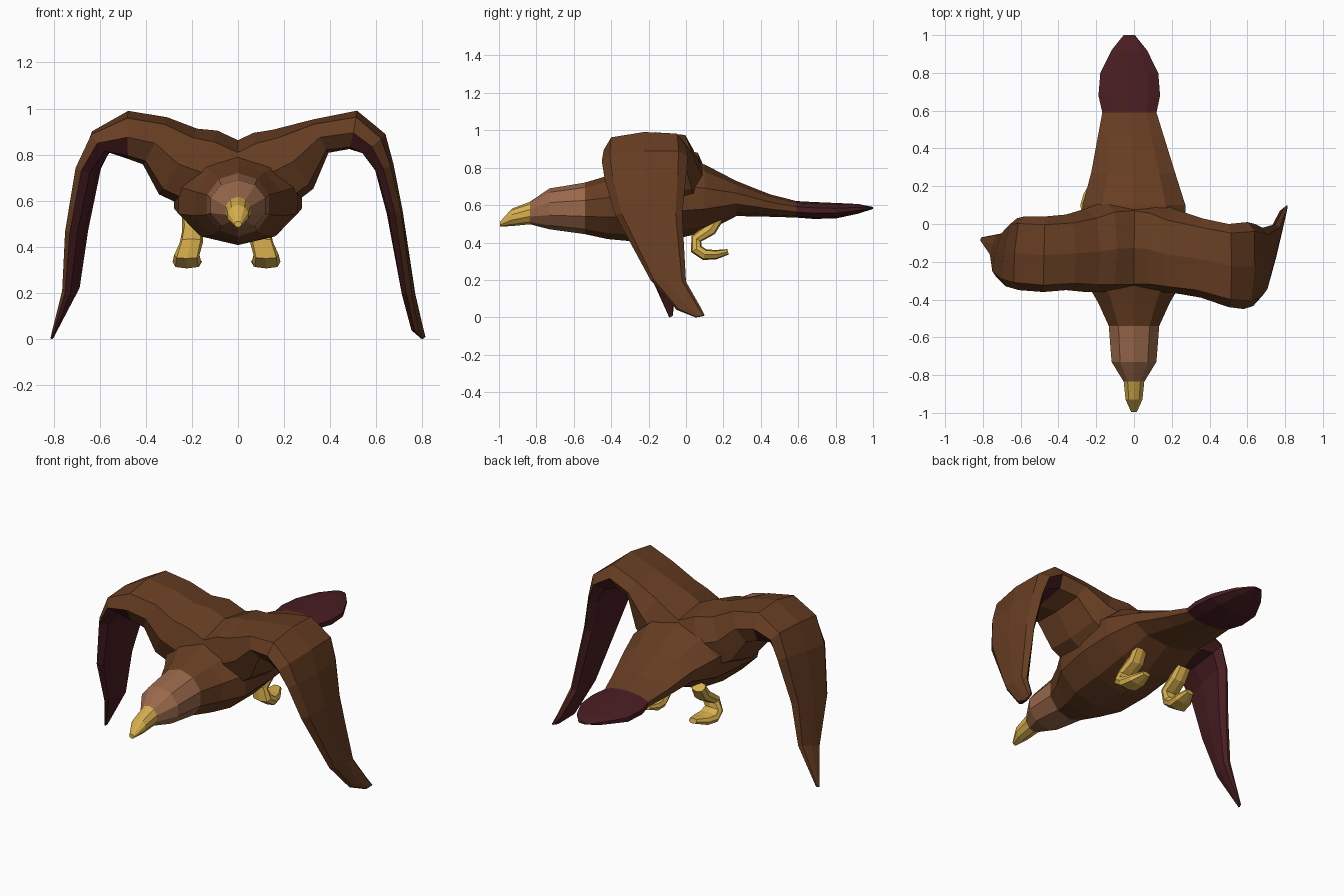
import bpy, bmesh, math
from mathutils import Vector

if "Cube" in bpy.data.objects:
    bpy.data.objects.remove(bpy.data.objects["Cube"])


def material(name, rgb):
    m = bpy.data.materials.new(name)
    m.diffuse_color = (*rgb, 1)
    m.use_nodes = True
    m.node_tree.nodes["Principled BSDF"].inputs["Base Color"].default_value = m.diffuse_color
    return m


BROWN = material("brown feathers", (0.135, 0.047, 0.016))
TAN = material("light brown head", (0.32, 0.14, 0.07))
YELLOW = material("yellow horn", (0.68, 0.43, 0.075))
MAROON = material("dark maroon feathers", (0.068, 0.013, 0.016))


def skin(name, rings, mats, rule=lambda i, j: 0):
    """Join equal rings of points into a closed flat-shaded hull."""
    bm = bmesh.new()
    vs = [[bm.verts.new(p) for p in r] for r in rings]
    n = len(vs[0])
    for i in range(len(vs) - 1):
        for j in range(n):
            k = (j + 1) % n
            f = bm.faces.new((vs[i][j], vs[i][k], vs[i + 1][k], vs[i + 1][j]))
            f.material_index = rule(i, j)
    bm.faces.new(vs[0])
    bm.faces.new(vs[-1])
    bmesh.ops.recalc_face_normals(bm, faces=bm.faces)
    me = bpy.data.meshes.new(name)
    bm.to_mesh(me)
    bm.free()
    for m in mats:
        me.materials.append(m)
    ob = bpy.data.objects.new(name, me)
    bpy.context.collection.objects.link(ob)
    return ob


def body_part(name, stations, mat, sides=10):
    """Stations along y: (y, z bottom, z top, half width). The tail bends slightly aside."""
    rings = []
    for y, lo, hi, w in stations:
        bend = -.025 * min(1, max(0, (y - .2) / .4))
        ring = []
        for k in range(sides):
            a = 2 * math.pi * (k + 0.5) / sides
            ring.append((bend + w * 1.04 * math.cos(a), y,
                         (lo + hi) / 2 + (hi - lo) / 2 * 1.04 * math.sin(a)))
        rings.append(ring)
    return skin(name, rings, [mat])


PROFILE = [(0, 0), (.1, .78), (.5, 1), (.9, .78), (1, 0), (.9, -.78), (.5, -1), (.1, -.78)]


def blade(name, stations, mats, side, rule=lambda i, j: 0):
    """Stations: first edge xyz, second edge xyz, half thickness."""
    ends = [(Vector(s[:3]), Vector(s[3:6]), s[6]) for s in stations]
    mids = [(a + b) / 2 for a, b, t in ends]
    rings = []
    for i, (a, b, t) in enumerate(ends):
        before = (mids[i] - mids[i - 1]).normalized() if i else Vector()
        after = (mids[i + 1] - mids[i]).normalized() if i + 1 < len(mids) else Vector()
        n = (before + after).cross(b - a).normalized()
        pts = [a.lerp(b, u) + n * t * v for u, v in PROFILE]
        rings.append([(p.x * side, p.y, max(p.z, 0)) for p in pts])
    return skin(name, rings, mats, rule)


# Beak, head, body and tail share their joining sections
gape = (-.835, .50, .615, .055)
neck = (-.54, .45, .715, .135)
rump = (.59, .535, .62, .145)
body_part("beak", [(-.995, .485, .51, .015), (-.93, .49, .58, .045), gape], YELLOW)
body_part("head", [gape, (-.73, .475, .685, .12), neck], TAN)
body_part("body", [neck, (-.42, .425, .75, .19), (-.3, .415, .79, .26), (-.1, .42, .85, .28),
                   (.1, .46, .81, .275), (.27, .545, .725, .225), (.45, .54, .655, .18), rump], BROWN)
body_part("tail", [rump, (.68, .528, .615, .165), (.8, .53, .61, .155),
                   (.92, .555, .605, .095), (1.0, .58, .59, .03)], MAROON)

# Wings: arched shoulders, then drooping blades with dark undersides
right_wing = [
    (.02, -.36, .67, .02, .13, .70, .17), (.14, -.36, .72, .14, .11, .74, .18),
    (.24, -.37, .77, .24, .07, .79, .155), (.355, -.39, .875, .36, .03, .885, .08),
    (.50, -.44, .895, .50, .00, .92, .085), (.58, -.45, .835, .60, .01, .86, .065),
    (.63, -.435, .74, .64, .00, .75, .042), (.68, -.38, .55, .68, -.02, .55, .035),
    (.73, -.19, .20, .75, .00, .19, .028), (.765, -.05, .04, .79, .08, .05, .02),
    (.80, .05, .00, .81, .10, .01, .006)]
left_wing = [
    (.02, -.36, .67, .02, .13, .70, .17), (.15, -.36, .72, .15, .12, .75, .18),
    (.26, -.36, .76, .26, .08, .78, .165), (.36, -.35, .85, .36, .05, .87, .115),
    (.48, -.36, .875, .47, .04, .895, .105), (.61, -.35, .85, .58, .04, .86, .06),
    (.68, -.33, .73, .62, .03, .75, .042), (.73, -.28, .46, .67, -.03, .48, .035),
    (.75, -.18, .20, .70, -.05, .23, .025), (.81, -.09, .00, .805, -.07, .01, .006)]
underside = lambda i, j: 1 if i >= 4 and j >= 4 else 0
blade("right_wing", right_wing, [BROWN, MAROON], 1, underside)
blade("left_wing", left_wing, [BROWN, MAROON], -1, underside)

# Legs: bent shank ending in a curled foot (y, z, half width, half thickness, inward shift)
LEG = [(.17, .53, .04, .03, .02), (.13, .47, .045, .035, .025), (.055, .42, .05, .03, .02),
       (.055, .365, .055, .032, 0), (.10, .335, .062, .03, 0), (.16, .335, .055, .025, .01),
       (.225, .35, .025, .015, .02)]
for name, side, x in (("right_leg", 1, .122), ("left_leg", -1, .222)):
    blade(name, [(x - d - w, y, z, x - d + w, y, z, t) for y, z, w, t, d in LEG], [YELLOW], side)
